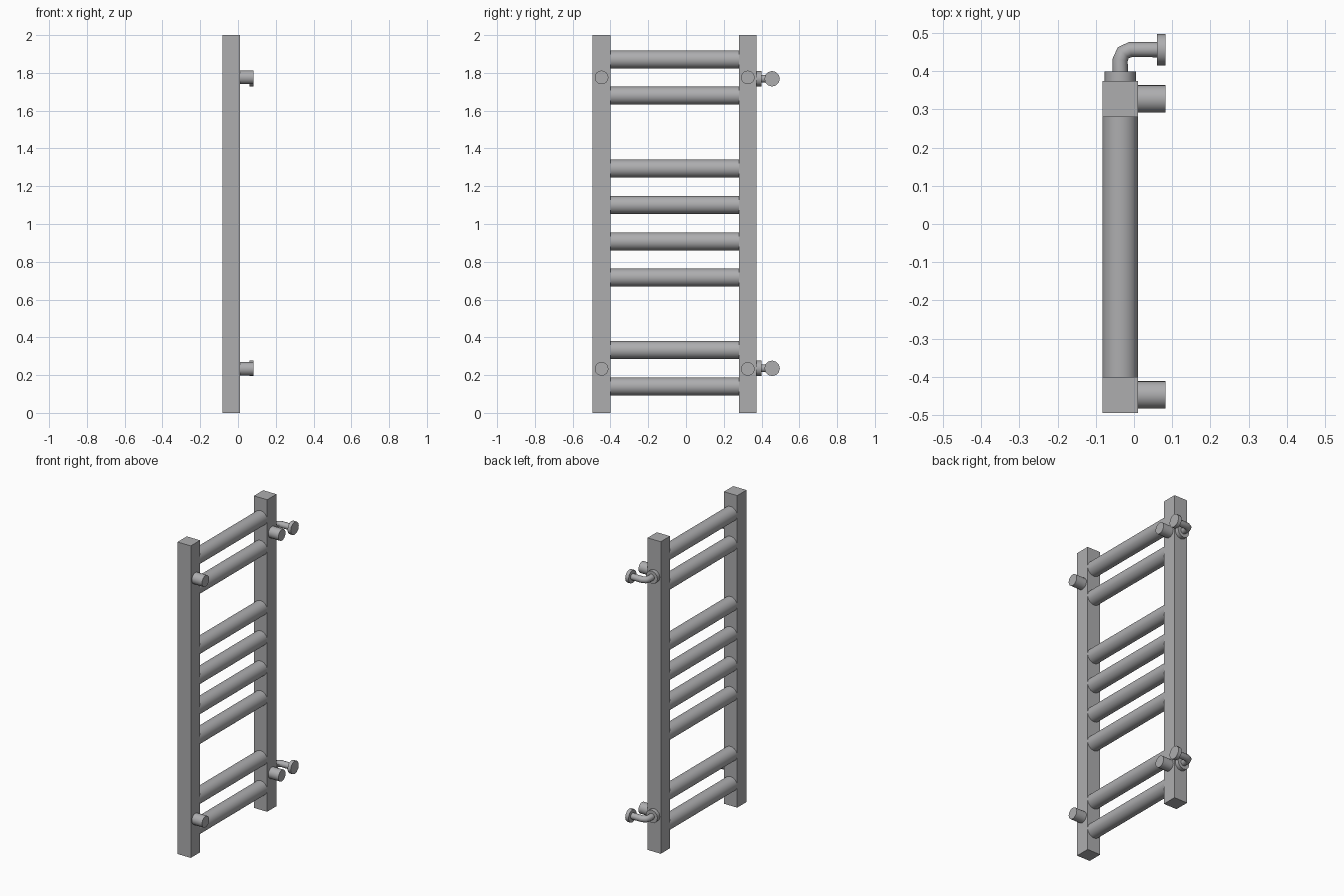
import bpy, bmesh, math
from mathutils import Vector

cube = bpy.data.objects.get("Cube")
if cube:
    bpy.data.objects.remove(cube, do_unlink=True)

metal = bpy.data.materials.new("grey_metal")
GREY = (0.42, 0.42, 0.43, 1)
metal.use_nodes = True
metal.diffuse_color = GREY
metal.node_tree.nodes["Principled BSDF"].inputs["Base Color"].default_value = GREY

CX = -0.036                      # centre of the ladder's depth
HALF = 0.047                     # half thickness of posts and rungs
POSTS = {"front": -0.447, "back": 0.327}


def finish(name, bm, smooth=True):
    bmesh.ops.recalc_face_normals(bm, faces=bm.faces)
    mesh = bpy.data.meshes.new(name)
    bm.to_mesh(mesh)
    bm.free()
    obj = bpy.data.objects.new(name, mesh)
    bpy.context.collection.objects.link(obj)
    mesh.materials.append(metal)
    if smooth:
        bpy.ops.object.select_all(action='DESELECT')
        obj.select_set(True)
        bpy.context.view_layer.objects.active = obj
        bpy.ops.object.shade_smooth_by_angle(angle=math.radians(40))
    return obj


def tube(name, path, radius, sides):
    """Capped round tube swept along a path lying in a horizontal plane."""
    bm = bmesh.new()
    pts = [Vector(p) for p in path]
    up = Vector((0, 0, 1))
    rings = []
    for i, p in enumerate(pts):
        before = (p - pts[i - 1]).normalized() if i else Vector()
        after = (pts[i + 1] - p).normalized() if i < len(pts) - 1 else Vector()
        side = (before + after).normalized().cross(up)
        angles = [math.tau * k / sides for k in range(sides)]
        rings.append([bm.verts.new(p + radius * (side * math.cos(a) + up * math.sin(a)))
                      for a in angles])
    for a, b in zip(rings, rings[1:]):
        for k in range(sides):
            n = (k + 1) % sides
            bm.faces.new((a[k], a[n], b[n], b[k]))
    bm.faces.new(rings[0])
    bm.faces.new(rings[-1])
    return finish(name, bm)


# Square upright posts
for label, y in POSTS.items():
    bm = bmesh.new()
    bmesh.ops.create_cube(bm, size=1)
    for v in bm.verts:
        v.co = Vector((CX, y, 1)) + Vector((v.co.x * 2 * HALF, v.co.y * 2 * HALF, v.co.z * 2))
    finish(label + "_post", bm, smooth=False)

# Round rungs in three groups
for i, z in enumerate([0.14, 0.333, 0.717, 0.908, 1.101, 1.294, 1.68, 1.871]):
    tube(f"rung_{i + 1}", [(CX, -0.40, z), (CX, 0.28, z)], HALF, 32)

# Wall stand-offs and bent supply pipes at two heights
for level, z, pipe_z in (("lower", 0.233, 0.236), ("upper", 1.776, 1.769)):
    for label, y in POSTS.items():
        tube(f"{level}_{label}_standoff", [(0.01, y, z), (0.083, y, z)], 0.036, 24)
    tube(f"{level}_pipe_collar", [(CX, 0.373, pipe_z), (CX, 0.399, pipe_z)], 0.041, 12)
    bend = [(CX, 0.39, pipe_z), (CX, 0.43, pipe_z), (-0.028, 0.448, pipe_z),
            (-0.01, 0.456, pipe_z), (0.065, 0.456, pipe_z)]
    tube(f"{level}_supply_pipe", bend, 0.02, 12)
    tube(f"{level}_wall_flange", [(0.06, 0.456, pipe_z), (0.083, 0.456, pipe_z)], 0.041, 12)
